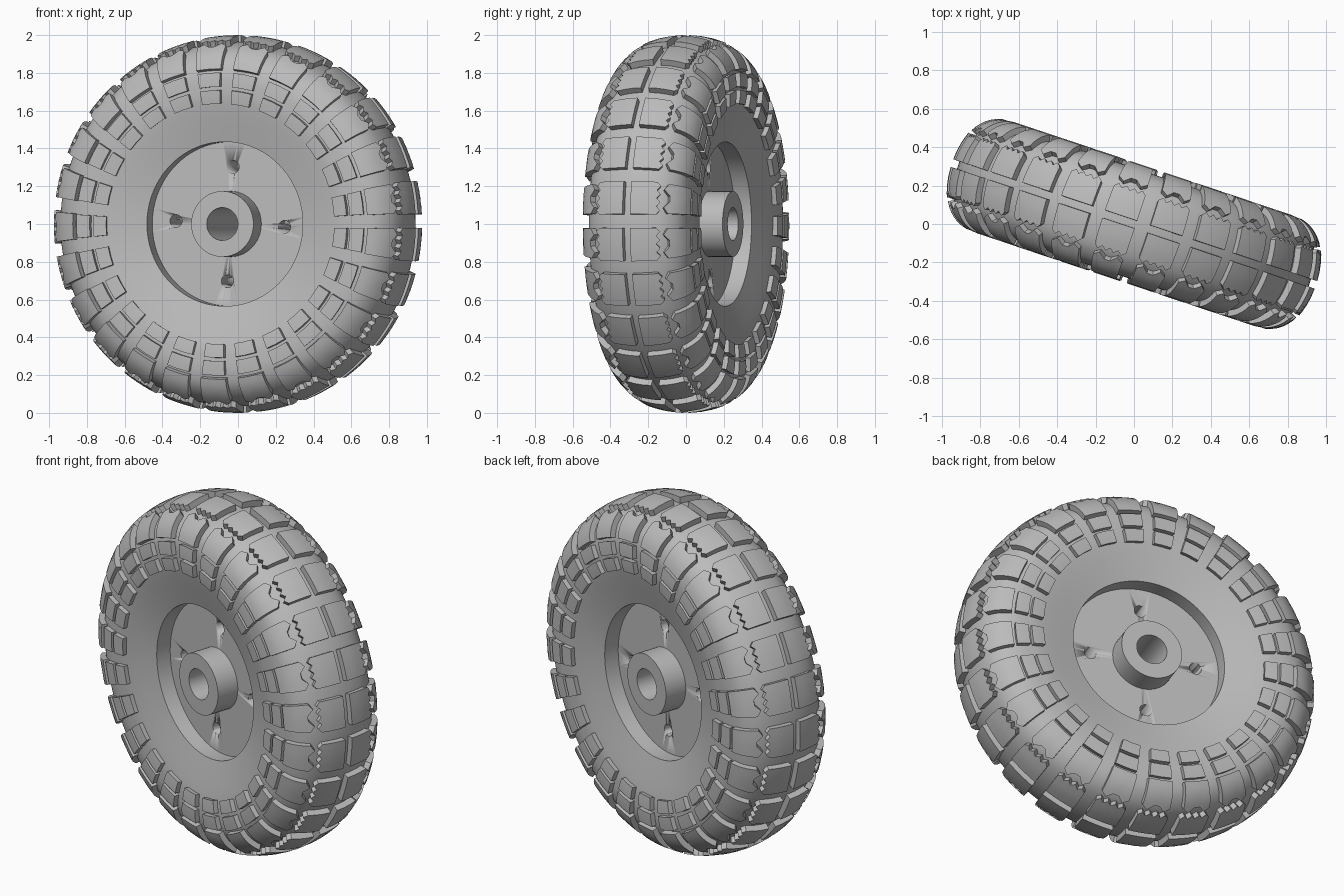
import bpy, bmesh, math
from mathutils import Vector, Matrix

if "Cube" in bpy.data.objects:
    bpy.data.objects.remove(bpy.data.objects["Cube"])

COUNT, PHASE = 25, math.radians(8.1)
PLACE = Matrix.Translation((0, 0, 1)) @ Matrix.Rotation(math.radians(-18.5), 4, 'Z')

grey = bpy.data.materials.new("light grey")
grey.diffuse_color = (0.5, 0.5, 0.5, 1)
grey.use_nodes = True
grey.node_tree.nodes["Principled BSDF"].inputs["Base Color"].default_value = grey.diffuse_color


def finish(name, bm, angle=35):
    bmesh.ops.recalc_face_normals(bm, faces=bm.faces)
    me = bpy.data.meshes.new(name)
    bm.to_mesh(me)
    bm.free()
    ob = bpy.data.objects.new(name, me)
    bpy.context.collection.objects.link(ob)
    ob.matrix_world = PLACE
    me.materials.append(grey)
    bpy.ops.object.select_all(action='DESELECT')
    ob.select_set(True)
    bpy.context.view_layer.objects.active = ob
    bpy.ops.object.shade_smooth_by_angle(angle=math.radians(angle))
    return ob


def polar(a, r, t):
    return (r * math.cos(t), a, r * math.sin(t))


def lathe(name, loop, n):
    # closed (axial, radius) loop revolved about the axle
    bm = bmesh.new()
    rings = [[bm.verts.new(polar(a, r, 2 * math.pi * i / n)) for a, r in loop] for i in range(n)]
    m = len(loop)
    for i in range(n):
        p, q = rings[i], rings[(i + 1) % n]
        for j in range(m):
            k = (j + 1) % m
            bm.faces.new((p[j], p[k], q[k], q[j]))
    return finish(name, bm)


# Tyre half profile (axial, radius), smoothed with a Catmull-Rom curve
ctrl = [Vector(p) for p in [(-.1, .955), (0, .965), (.1, .955), (.185, .925), (.245, .87),
                            (.272, .80), (.277, .72), (.268, .63), (.22, .435), (.17, .25)]]
prof = []
for i in range(1, len(ctrl) - 2):
    a, b, c, d = ctrl[i - 1:i + 3]
    for k in range(6):
        t = k / 6
        prof.append(0.5 * (2 * b + (c - a) * t + (2 * a - 5 * b + 4 * c - d) * t * t
                           + (3 * b - a - 3 * c + d) * t ** 3))
prof.append(ctrl[-2])
arc = [0.0]
for p, q in zip(prof, prof[1:]):
    arc.append(arc[-1] + (q - p).length)


def surface(s, h):
    # point at arc length s from the crown, raised by h along the normal
    i = max(k for k in range(len(arc) - 1) if arc[k] <= s)
    d = (prof[i + 1] - prof[i]).normalized()
    lo = (prof[i] - prof[max(i - 1, 0)]).normalized() if i else Vector((1, 0))
    f = (s - arc[i]) / (arc[i + 1] - arc[i])
    tan = (lo.lerp(d, 0.5 + f / 2)).normalized()
    p = prof[i].lerp(prof[i + 1], f)
    return p + Vector((-tan.y, tan.x)) * h


half = prof[:]
lathe("tyre", [(p.x, p.y) for p in half] + [(-p.x, p.y) for p in reversed(half[1:])], 100)


def block(bm, t0, side, width, starts, ends, h, rows):
    # raised pad: columns across the angle, each with its own start and end
    n = len(starts)
    grid = []
    for hh in (-0.012, h):
        layer = []
        for j in range(n):
            t = t0 + math.radians(width) * (j / (n - 1) - 0.5)
            col = []
            for k in range(rows + 1):
                p = surface(starts[j] + (ends[j] - starts[j]) * k / rows, hh)
                col.append(bm.verts.new(polar(side * p.x, p.y, t)))
            layer.append(col)
        grid.append(layer)
    lo, up = grid
    for j in range(n - 1):
        for k in range(rows):
            for g in grid:
                bm.faces.new((g[j][k], g[j + 1][k], g[j + 1][k + 1], g[j][k + 1]))
        for k in (0, rows):
            bm.faces.new((lo[j][k], lo[j + 1][k], up[j + 1][k], up[j][k]))
    for j in (0, n - 1):
        for k in range(rows):
            bm.faces.new((lo[j][k], lo[j][k + 1], up[j][k + 1], up[j][k]))


# Tread rows: width in degrees, start and end outlines, height, rows
zig = [.150, .168, .150, .168, .150, .168, .150, .168, .150]
tooth = [.205, .185, .212, .212, .185, .205]
treads = {
    "centre_treads": (10.2, [.02] * 9, zig, .035, 3),
    "shoulder_treads": (9.6, tooth, [.335] * 6, .033, 5),
    "side_treads_outer": (9.0, [.352] * 3, [.422] * 3, .028, 2),
    "side_treads_inner": (9.0, [.440] * 3, [.508] * 3, .028, 2),
}
for name, (w, st, en, h, rows) in treads.items():
    bm = bmesh.new()
    for i in range(COUNT):
        for side in (-1, 1):
            block(bm, PHASE + 2 * math.pi * i / COUNT, side, w, st, en, h, rows)
    finish(name, bm, 25)

# Wheel disc with four bolt holes
disc = lathe("wheel_disc", [(.13, .12), (.13, .44), (-.13, .44), (-.13, .12)], 64)
bm = bmesh.new()
for i in range(4):
    c = polar(0, .303, math.radians(-3 + 90 * i))
    m = Matrix.Translation(c) @ Matrix.Rotation(math.pi / 2, 4, 'X')
    bmesh.ops.create_cone(bm, cap_ends=True, segments=24, radius1=.034, radius2=.034,
                          depth=.5, matrix=m)
cutter = finish("bolt_hole_cutter", bm)
cutter.hide_render = True
mod = disc.modifiers.new("holes", 'BOOLEAN')
mod.object, mod.operation, mod.solver = cutter, 'DIFFERENCE', 'EXACT'
bpy.context.view_layer.objects.active = disc
bpy.ops.object.modifier_apply(modifier=mod.name)
bpy.data.objects.remove(cutter)

# Hub tube
lathe("hub", [(.262, .087), (.262, .174), (-.262, .174), (-.262, .087)], 48)
